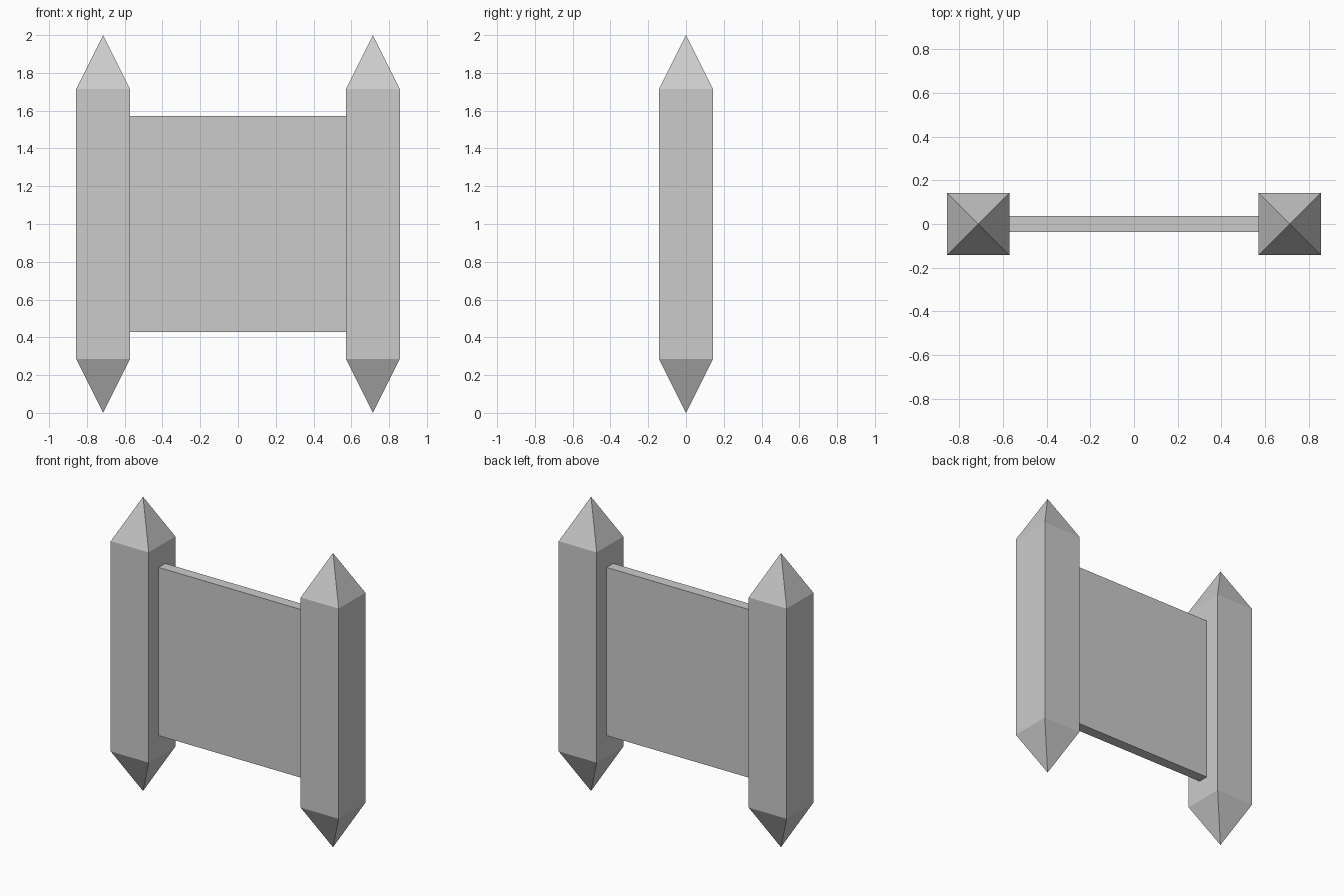
import bpy
import bmesh
from mathutils import Matrix, Vector

default = bpy.data.objects.get("Cube")
if default:
    bpy.data.objects.remove(default, do_unlink=True)

UNIT = 1 / 7  # half the width of a post

stone = bpy.data.materials.new("plain_grey")
stone.use_nodes = True
grey = (0.6, 0.6, 0.6, 1)
stone.diffuse_color = grey
stone.node_tree.nodes["Principled BSDF"].inputs["Base Color"].default_value = grey


def add_box(name, size, location, point_height=0):
    """Box with optional pyramid points on its top and bottom."""
    bm = bmesh.new()
    bmesh.ops.create_cube(bm, size=1, matrix=Matrix.Diagonal((*size, 1)))
    if point_height:
        ends = [f for f in bm.faces if abs(f.normal.z) > 0.9]
        tips = bmesh.ops.poke(bm, faces=ends)["verts"]
        for tip in tips:
            tip.co.z += point_height if tip.co.z > 0 else -point_height
    bm.normal_update()
    mesh = bpy.data.meshes.new(name)
    bm.to_mesh(mesh)
    bm.free()
    mesh.materials.append(stone)
    obj = bpy.data.objects.new(name, mesh)
    obj.location = Vector(location)
    bpy.context.collection.objects.link(obj)
    return obj


# Square posts pointed at both ends
for name, side in (("left_post", 1), ("right_post", -1)):
    add_box(name, (2 * UNIT, 2 * UNIT, 10 * UNIT),
            (side * 5 * UNIT, 0, 1), point_height=2 * UNIT)

# Thin panel between the posts
add_box("panel", (8 * UNIT, UNIT / 2, 8 * UNIT), (0, 0, 1))
